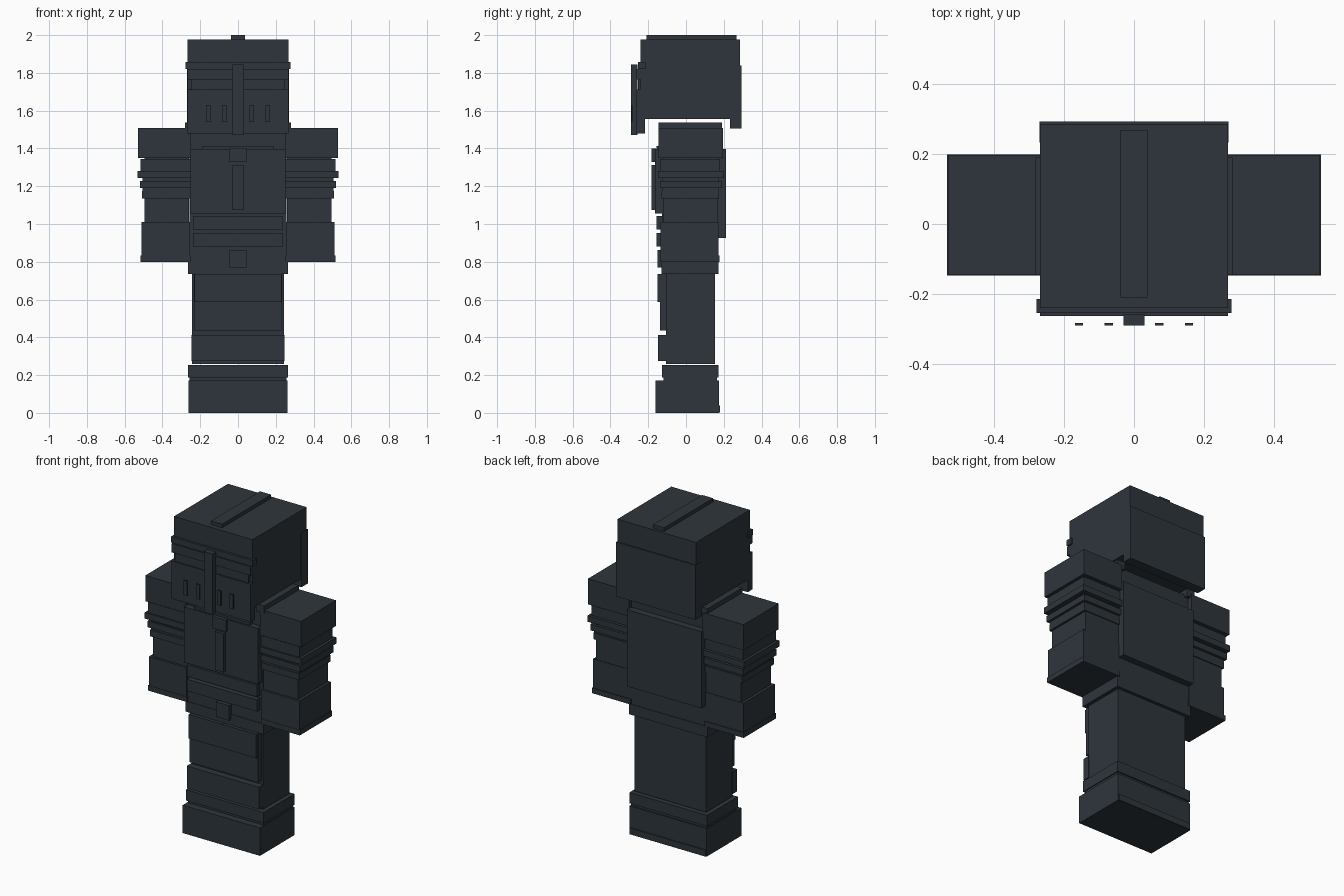
import bpy
import bmesh

cube = bpy.data.objects.get("Cube")
if cube:
    bpy.data.objects.remove(cube, do_unlink=True)

# Single dark slate colour
slate = bpy.data.materials.new("dark slate")
slate.use_nodes = True
COLOUR = (0.027, 0.036, 0.044, 1.0)
slate.diffuse_color = COLOUR
slate.node_tree.nodes["Principled BSDF"].inputs["Base Color"].default_value = COLOUR


def block(name, x, y, z):
    """Box spanning the (min, max) ranges x, y and z."""
    bm = bmesh.new()
    bmesh.ops.create_cube(bm, size=1)
    for v in bm.verts:
        for axis, (lo, hi) in enumerate((x, y, z)):
            v.co[axis] = lo if v.co[axis] < 0 else hi
    mesh = bpy.data.meshes.new(name)
    bm.to_mesh(mesh)
    bm.free()
    mesh.materials.append(slate)
    obj = bpy.data.objects.new(name, mesh)
    bpy.context.collection.objects.link(obj)
    return obj


def centred(name, half, y, z):
    return block(name, (-half, half), y, z)


def pair(name, x, y, z):
    block("left_" + name, x, y, z)
    block("right_" + name, (-x[1], -x[0]), y, z)


# Head and helmet
centred("head", 0.268, (-0.24, 0.285), (1.556, 1.978))
centred("head_crest", 0.038, (-0.21, 0.268), (1.97, 2.0))
centred("neck_guard", 0.27, (0.232, 0.293), (1.505, 1.84))
centred("brow_band", 0.278, (-0.254, -0.214), (1.82, 1.857))
centred("forehead_plate", 0.268, (-0.262, -0.23), (1.765, 1.82))
centred("visor", 0.25, (-0.254, -0.23), (1.712, 1.765))
centred("face_plate", 0.268, (-0.262, -0.218), (1.48, 1.712))
centred("nose_bar", 0.03, (-0.29, -0.258), (1.472, 1.845))
for number, x in enumerate((0.072, 0.157), 1):
    pair(f"vent_{number}", (x - 0.012, x + 0.012), (-0.289, -0.282), (1.54, 1.63))

# Torso with chest armour
centred("torso", 0.258, (-0.127, 0.17), (0.79, 1.505))
centred("hip_belt", 0.266, (-0.13, 0.173), (0.735, 0.80))
pair("collar_strip", (0.225, 0.281), (-0.146, 0.19), (1.49, 1.537))
centred("neck_strip", 0.19, (-0.155, -0.12), (1.36, 1.412))
centred("chest_plate", 0.252, (-0.165, -0.12), (1.055, 1.397))
centred("chest_badge", 0.045, (-0.183, -0.16), (1.328, 1.40))
centred("chest_bar", 0.03, (-0.183, -0.16), (1.075, 1.312))
for number, z in enumerate((0.88, 0.97), 1):
    centred(f"belly_plate_{number}", 0.239, (-0.157, -0.12), (z, z + 0.072))
centred("buckle", 0.045, (-0.151, -0.12), (0.77, 0.862))
centred("back_plate", 0.254, (0.16, 0.212), (0.925, 1.397))

# Arms with stacked bands
pair("arm", (0.26, 0.495), (-0.122, 0.17), (0.99, 1.36))
pair("shoulder", (0.252, 0.53), (-0.145, 0.197), (1.35, 1.508))
pair("upper_sleeve", (0.25, 0.516), (-0.137, 0.18), (1.28, 1.345))
pair("arm_band_1", (0.25, 0.533), (-0.147, 0.198), (1.243, 1.28))
pair("arm_band_2", (0.25, 0.52), (-0.138, 0.188), (1.19, 1.228))
pair("arm_band_3", (0.25, 0.508), (-0.13, 0.176), (1.134, 1.174))
pair("arm_core", (0.25, 0.505), (-0.127, 0.172), (1.17, 1.29))
pair("forearm", (0.255, 0.512), (-0.135, 0.173), (0.81, 1.01))
pair("hand_cuff", (0.252, 0.517), (-0.137, 0.178), (0.80, 0.832))

# Legs and front plates
pair("leg", (0.0, 0.244), (-0.106, 0.153), (0.26, 0.74))
pair("thigh_plate", (0.001, 0.23), (-0.151, -0.10), (0.588, 0.735))
centred("knee_plate", 0.234, (-0.138, -0.10), (0.435, 0.735))
centred("shin_plate", 0.246, (-0.147, -0.10), (0.275, 0.412))

# Boots
centred("boot_cuff", 0.264, (-0.128, 0.173), (0.187, 0.254))
centred("ankle", 0.258, (-0.12, 0.165), (0.16, 0.19))
centred("foot", 0.263, (-0.162, 0.174), (0.0, 0.172))
centred("heel", 0.258, (0.15, 0.18), (0.001, 0.04))
